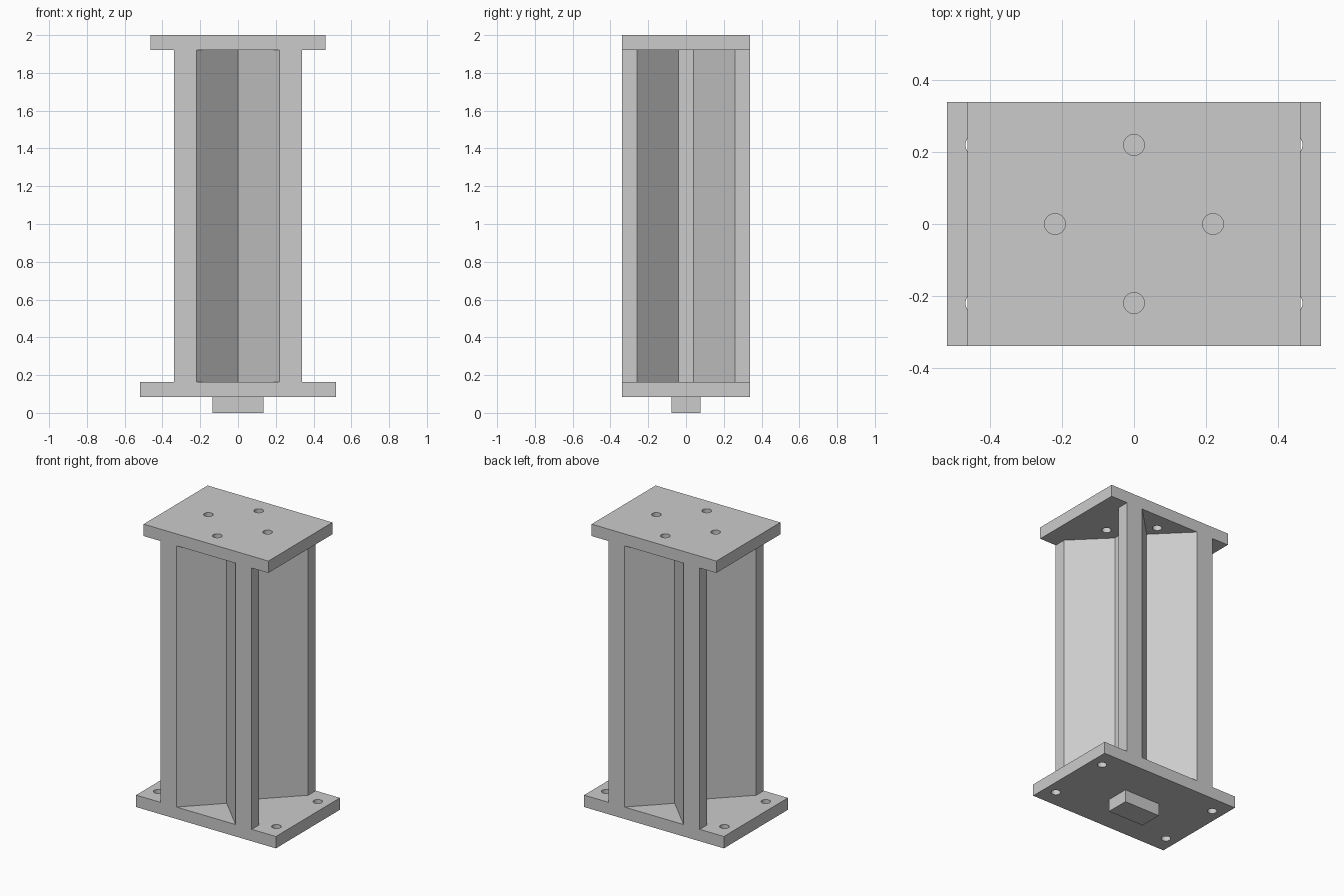
import bpy
import bmesh
from math import radians

cube = bpy.data.objects.get("Cube")
if cube:
    bpy.data.objects.remove(cube, do_unlink=True)

# Single plain steel colour
steel = bpy.data.materials.new("grey_steel")
steel.use_nodes = True
STEEL_RGBA = (0.6, 0.6, 0.6, 1.0)
steel.diffuse_color = STEEL_RGBA
steel.node_tree.nodes["Principled BSDF"].inputs["Base Color"].default_value = STEEL_RGBA

HALF_DEPTH = 0.34
BASE_Z, BASE_TOP = 0.083, 0.163
CAP_Z, CAP_TOP = 1.92, 2.0
HOLE_RADIUS = 0.029


def prism(name, outline, z0, z1):
    """Extrude a closed xy outline from z0 to z1."""
    bm = bmesh.new()
    face = bm.faces.new([bm.verts.new((x, y, z0)) for x, y in outline])
    grown = bmesh.ops.extrude_face_region(bm, geom=[face])["geom"]
    top = [v for v in grown if isinstance(v, bmesh.types.BMVert)]
    bmesh.ops.translate(bm, verts=top, vec=(0, 0, z1 - z0))
    bmesh.ops.recalc_face_normals(bm, faces=bm.faces)
    mesh = bpy.data.meshes.new(name)
    bm.to_mesh(mesh)
    bm.free()
    mesh.materials.append(steel)
    obj = bpy.data.objects.new(name, mesh)
    bpy.context.collection.objects.link(obj)
    return obj


def block(name, hx, hy, z0, z1):
    return prism(name, [(-hx, -hy), (hx, -hy), (hx, hy), (-hx, hy)], z0, z1)


def drill(plate, centres, z0, z1):
    """Cut round through holes in a plate, then drop the cutters."""
    for x, y in centres:
        bpy.ops.mesh.primitive_cylinder_add(
            vertices=32, radius=HOLE_RADIUS, depth=z1 - z0 + 0.1,
            location=(x, y, (z0 + z1) / 2))
        cutter = bpy.context.object
        cutter.name = "hole_cutter"
        cutter.hide_render = True
        cutter.data.materials.append(steel)
        mod = plate.modifiers.new("hole", 'BOOLEAN')
        mod.operation = 'DIFFERENCE'
        mod.solver = 'EXACT'
        mod.object = cutter
        bpy.context.view_layer.objects.active = plate
        bpy.ops.object.modifier_apply(modifier=mod.name)
        bpy.data.objects.remove(cutter, do_unlink=True)
    bpy.ops.object.select_all(action='DESELECT')
    plate.select_set(True)
    bpy.context.view_layer.objects.active = plate
    bpy.ops.object.shade_smooth_by_angle(angle=radians(30))


# Cross-shaped column: V channels front and back, flat-floored channels on the sides
H = HALF_DEPTH
right_half = [(0, -0.12), (0.22, -H), (H, -H), (H, -0.26), (0.12, -0.04),
              (0.12, 0.04), (H, 0.26), (H, H), (0.22, H), (0, 0.12)]
left_half = [(-x, y) for x, y in reversed(right_half[1:-1])]
prism("column", right_half + left_half, BASE_TOP, CAP_Z)

# Base plate with corner bolt holes
base_plate = block("base_plate", 0.52, H, BASE_Z, BASE_TOP)
drill(base_plate, [(sx * 0.44, sy * 0.22) for sx in (-1, 1) for sy in (-1, 1)],
      BASE_Z, BASE_TOP)

# Cap plate with holes opening into the channels
cap_plate = block("cap_plate", 0.464, H, CAP_Z, CAP_TOP)
drill(cap_plate, [(0.22, 0), (-0.22, 0), (0, 0.22), (0, -0.22)], CAP_Z, CAP_TOP)

# Locating key under the base
block("shear_key", 0.134, 0.078, 0, BASE_Z)
